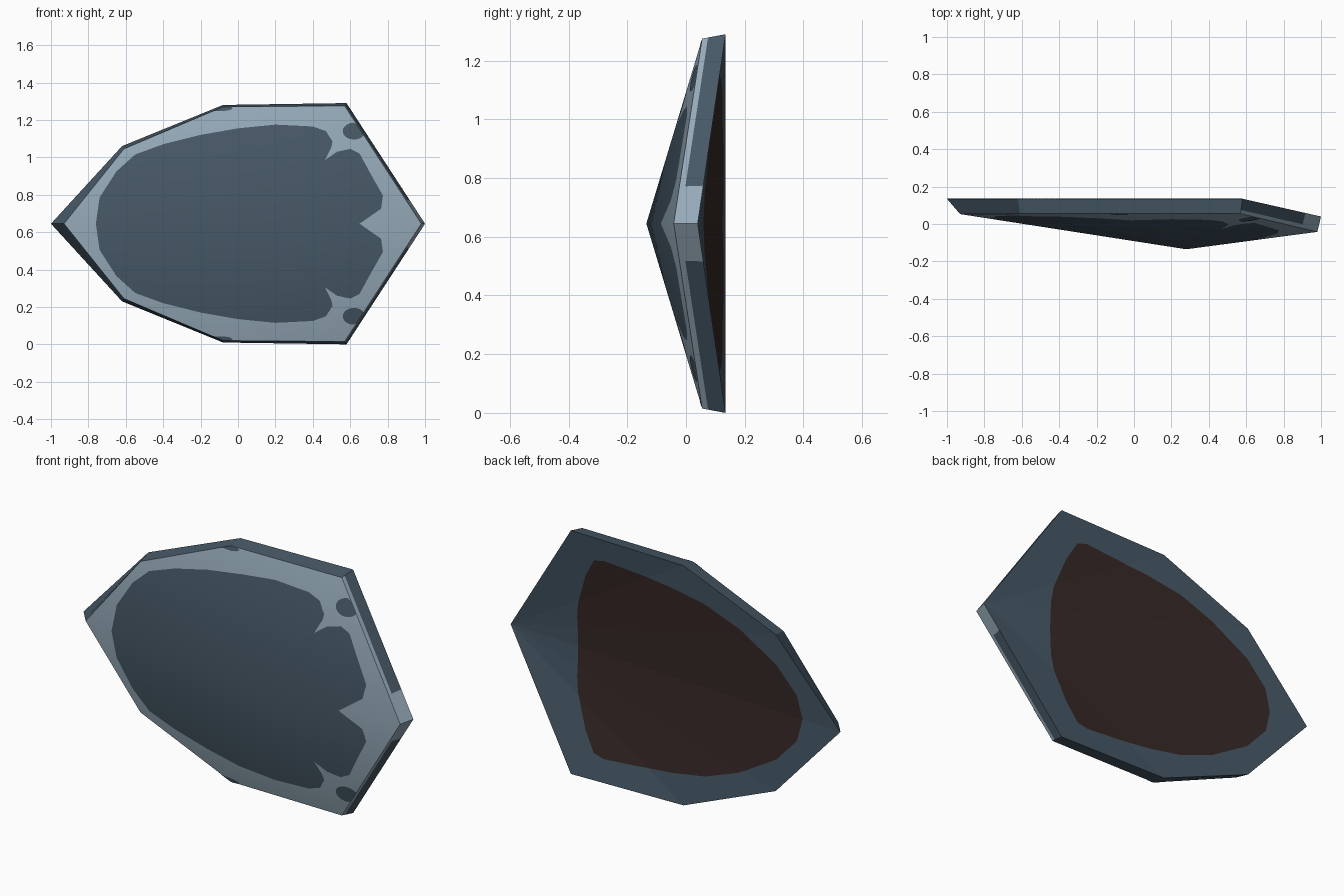
import bpy, bmesh, math
from mathutils import Vector

if "Cube" in bpy.data.objects:
    bpy.data.objects.remove(bpy.data.objects["Cube"])

MID = 0.645                 # height of the mirror line


def material(name, rgb):
    m = bpy.data.materials.new(name)
    m.diffuse_color = (*rgb, 1)
    m.use_nodes = True
    m.node_tree.nodes["Principled BSDF"].inputs["Base Color"].default_value = m.diffuse_color
    return m


DARK = material("dark slate", (0.062, 0.098, 0.133))
LIGHT = material("pale slate", (0.30, 0.40, 0.48))
BROWN = material("dark brown", (0.038, 0.022, 0.020))


def loop(half):
    """Close a half outline (left tip to right tip) by mirroring it."""
    return half + [(p[0], -p[1], *p[2:]) for p in half[-2:0:-1]]


# outlines as (x, height above the mirror line, depth)
FRONT = loop([(-0.93, 0, .053), (-0.61, .40, .055), (-0.08, .625, .055),
              (0.57, .63, .055), (0.98, 0, -.042)])
BACK = loop([(-1, 0, .135), (-0.62, .415, .135), (-0.08, .635, .135),
             (0.58, .645, .135), (1, 0, .04)])
FRONT_PATCH = loop([(-.76, 0), (-.74, .14), (-.65, .28), (-.55, .37), (-.4, .425),
                    (-.2, .475), (0, .51), (.2, .53), (.4, .52), (.47, .495),
                    (.505, .44), (.5, .41), (.465, .34), (.53, .385), (.6, .4),
                    (.65, .375), (.71, .265), (.775, .15), (.765, .08),
                    (.7, .035), (.65, 0)])
BACK_PATCH = loop([(-.77, 0), (-.74, .12), (-.62, .25), (-.4, .38), (-.2, .455),
                   (0, .49), (.2, .51), (.4, .525), (.46, .51), (.52, .405),
                   (.58, .235), (.59, .155), (.59, 0)])
APEX = (0.28, 0, -.135)
TIP = BACK[4]


def ray(c, d, poly):
    """Where a ray from c along d meets an outline: (scale, edge, fraction)."""
    best = None
    for i, a in enumerate(poly):
        b = poly[(i + 1) % len(poly)]
        ex, ez = b[0] - a[0], b[1] - a[1]
        det = d[0] * ez - d[1] * ex
        if abs(det) < 1e-9:
            continue
        ax, az = a[0] - c[0], a[1] - c[1]
        s = (ax * ez - az * ex) / det
        u = (ax * d[1] - az * d[0]) / det
        if s > 1e-5 and -1e-5 <= u <= 1 + 1e-5 and (best is None or s > best[0]):
            best = (s, i, u)
    return best


def fan(c, rim, x, h):
    """Depth on the cone-like fan from c to the rim, plus ray data."""
    d = (x - c[0], h - c[1])
    if math.hypot(*d) < 1e-6:
        return c[2], 0, 0, 0
    s, i, u = ray(c, d, rim)
    a, b = rim[i], rim[(i + 1) % len(rim)]
    t = min(1, 1 / s)
    return c[2] + (a[2] + (b[2] - a[2]) * u - c[2]) * t, t, i, u


def finish(bm, name, mats):
    me = bpy.data.meshes.new(name)
    bm.to_mesh(me)
    bm.free()
    for m in mats:
        me.materials.append(m)
    ob = bpy.data.objects.new(name, me)
    bpy.context.collection.objects.link(ob)
    return ob


def patched_sheet(rim, patch, back=False):
    """Flat sheet: centre, patch ring (slot 0), rim ring (slot 1)."""
    angles = sorted(math.atan2(p[1], p[0] - APEX[0]) for p in rim + patch)
    angles = [a for i, a in enumerate(angles) if i == 0 or a - angles[i - 1] > 1e-4]
    bm = bmesh.new()
    centre = bm.verts.new((APEX[0], 0, MID))
    rings = []
    for poly in (patch, rim):
        ring = []
        for a in angles:
            d = (math.cos(a), math.sin(a))
            s = ray(APEX, d, poly)[0]
            ring.append(bm.verts.new((APEX[0] + d[0] * s, 0, MID + d[1] * s)))
        rings.append(ring)
    n = len(angles)
    for i in range(n):
        j = (i + 1) % n
        bm.faces.new((centre, rings[0][i], rings[0][j])).material_index = 0
        bm.faces.new((rings[0][i], rings[1][i], rings[1][j], rings[0][j])).material_index = 1
    if back:
        bmesh.ops.reverse_faces(bm, faces=bm.faces[:])
    return bm


# front shell: shallow faceted dome with soft shading
bm = patched_sheet(FRONT, FRONT_PATCH)
P = [Vector((x, y, h)) for x, h, y in FRONT]
top = Vector((APEX[0], APEX[2], 0))
facets = [(P[(i + 1) % len(P)] - top).cross(P[i] - top).normalized() for i in range(len(P))]
corner = [(facets[i] + facets[i - 1]).normalized() for i in range(len(P))]
apex_n = sum(facets, Vector()).normalized()
normals = []
for v in bm.verts:
    v.co.y, t, i, u = fan(APEX, FRONT, v.co.x, v.co.z - MID)
    n = apex_n.lerp(corner[i].lerp(corner[(i + 1) % len(P)], u), t)
    normals.append(n.normalized())
for f in bm.faces:
    f.smooth = True
shell = finish(bm, "front_shell", [DARK, LIGHT])
shell.data.normals_split_custom_set_from_vertices(normals)

# back panel: creased along lines from the right tip
bm = patched_sheet(BACK, BACK_PATCH, back=True)
for x, h, _ in (BACK[1], BACK[2], BACK[-1], BACK[-2]):
    bmesh.ops.bisect_plane(bm, geom=bm.verts[:] + bm.edges[:] + bm.faces[:], dist=1e-5,
                           plane_co=(1, 0, MID), plane_no=(h, 0, 1 - x))
for v in bm.verts:
    v.co.y = fan(TIP, BACK, v.co.x, v.co.z - MID)[0]
bmesh.ops.triangulate(bm, faces=bm.faces[:])
finish(bm, "back_panel", [BROWN, DARK])

# side band: pale beside the right tip and along its front edge
bm = bmesh.new()
ROWS = (0, .25, 1)
for i in range(len(FRONT)):
    j = (i + 1) % len(FRONT)
    right = 4 in (i, j)
    cols = (0, .2, .8, 1) if right else (0, 1)
    if j != 4:
        cols = tuple(1 - c for c in reversed(cols))

    def spot(c, r):
        f = Vector(FRONT[i]).lerp(Vector(FRONT[j]), c)
        x, h, y = f.lerp(Vector(BACK[i]).lerp(Vector(BACK[j]), c), r)
        return bm.verts.new((x, y, MID + h))

    for c0, c1 in zip(cols, cols[1:]):
        for r0, r1 in zip(ROWS, ROWS[1:]):
            f = bm.faces.new((spot(c0, r0), spot(c1, r0), spot(c1, r1), spot(c0, r1)))
            mid = (c0 + c1) / 2
            near_tip = mid > .8 if j == 4 else mid < .2
            f.material_index = 1 if right and (near_tip or r0 == 0) else 0
bmesh.ops.remove_doubles(bm, verts=bm.verts[:], dist=1e-5)
finish(bm, "side_band", [DARK, LIGHT])


# dark spots on the pale border, clipped at the rim
def rim_spot(name, x, h, rx, rh):
    bm = bmesh.new()
    ring = []
    for k in range(20):
        a = math.tau * k / 20
        px, ph = x + rx * math.cos(a), h + rh * math.sin(a)
        d = (px - APEX[0], ph)
        s = min(1, ray(APEX, d, FRONT)[0])
        px, ph = APEX[0] + d[0] * s, d[1] * s
        ring.append(bm.verts.new((px, fan(APEX, FRONT, px, ph)[0] - .002, MID + ph)))
    bm.faces.new(ring)
    finish(bm, name, [DARK])


for side, sign in (("upper", 1), ("lower", -1)):
    rim_spot(side + "_corner_spot", .62, .495 * sign, .06, .045)
    rim_spot(side + "_edge_spot", -.10, .617 * sign, .07, .015)
